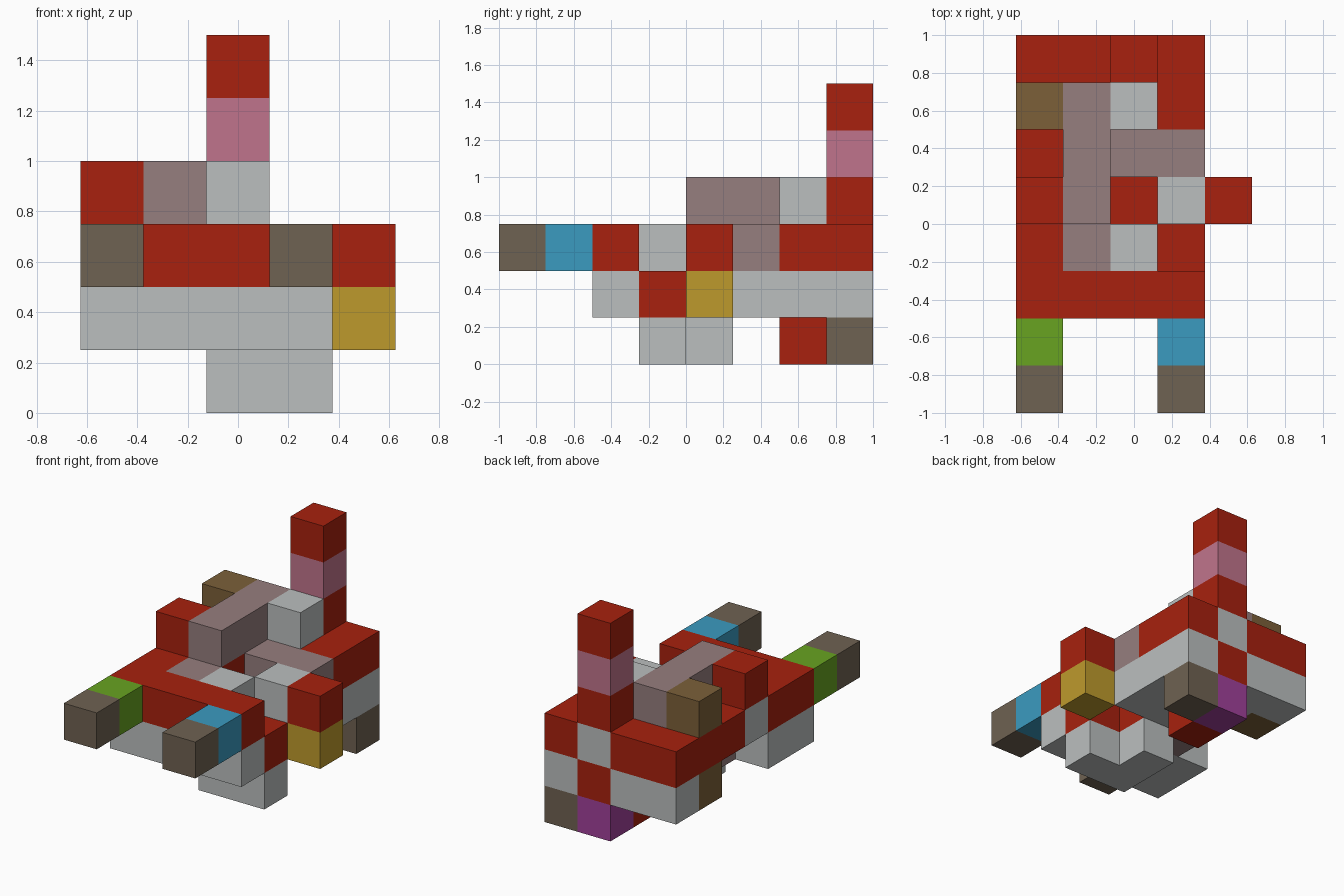
import bpy
import bmesh
from mathutils import Matrix, Vector

if "Cube" in bpy.data.objects:
    bpy.data.objects.remove(bpy.data.objects["Cube"], do_unlink=True)

CELL = 0.25
COLUMNS = "ABCDE"  # A is the model's far right (-x), E its far left (+x)


def material(name, hex_code):
    channels = [c / 255 for c in bytes.fromhex(hex_code)]
    linear = [c / 12.92 if c < 0.04 else ((c + 0.055) / 1.055) ** 2.4 for c in channels]
    mat = bpy.data.materials.new(name)
    mat.use_nodes = True
    mat.diffuse_color = (*linear, 1)
    mat.node_tree.nodes["Principled BSDF"].inputs["Base Color"].default_value = (*linear, 1)
    return mat


red = material("brick red", "A8210E")
grey = material("light grey", "BBBFBF")
mauve = material("mauve grey", "967E7E")
pink = material("dusty pink", "C0748C")
taupe = material("taupe", "6F6252")
brown = material("olive brown", "7C6039")
yellow = material("mustard", "BE9A2C")
blue = material("sky blue", "3B9BC0")
green = material("leaf green", "68A421")
purple = material("purple", "A0409A")


def box(name, mat, columns, rows, layers):
    """Block filling grid columns, rows (front to back) and layers (upward), ends included."""
    rows = rows if isinstance(rows, tuple) else (rows, rows)
    layers = layers if isinstance(layers, tuple) else (layers, layers)
    first, last = COLUMNS.index(columns[0]), COLUMNS.index(columns[-1])
    low = Vector((first - 2.5, rows[0] - 4, layers[0])) * CELL
    high = Vector((last - 1.5, rows[1] - 3, layers[1] + 1)) * CELL
    mesh = bpy.data.meshes.new(name)
    bm = bmesh.new()
    bmesh.ops.create_cube(bm, size=1, matrix=Matrix.Translation((low + high) / 2)
                          @ Matrix.Diagonal((*(high - low), 1)))
    bm.to_mesh(mesh)
    bm.free()
    mesh.materials.append(mat)
    bpy.context.collection.objects.link(bpy.data.objects.new(name, mesh))


# Front arms
for side, column, cuff in (("right", "A", green), ("left", "D", blue)):
    box(side + "_arm_cuff", cuff, column, 1, 2)
    box(side + "_arm_tip", taupe, column, 0, 2)

# Feet
box("front_foot", grey, "CD", 3, 0)
box("front_foot_heel", grey, "C", 4, 0)
box("rear_foot", taupe, "D", 7, 0)
box("rear_foot_centre", purple, "C", 7, 0)
box("rear_foot_toe", red, "C", 6, 0)

# Lower body
box("lower_front", grey, "AD", 2, 1)
box("lower_front_side", grey, "AC", 3, 1)
box("lower_left_notch", red, "D", 3, 1)
box("lower_core", red, "C", 4, 1)
box("lower_waist", mauve, "B", 4, 1)
box("lower_left_side", grey, "D", (5, 7), 1)
box("lower_middle", grey, "BC", (5, 6), 1)
box("lower_back", grey, "AB", 7, 1)
box("lower_back_patch", red, "C", 7, 1)
box("lower_right_pocket", brown, "A", 6, 1)

# Upper body
box("chest", red, "AD", 2, 2)
box("right_shoulder", red, "A", 3, 2)
box("spine_front", mauve, "B", 3, 2)
box("chest_pad", grey, "C", 3, 2)
box("right_flank_patch", grey, "A", 4, 2)
box("spine_base", red, "B", 4, 2)
box("left_shoulder", grey, "D", 4, 2)
box("left_belt", mauve, "CD", 5, 2)
box("right_flank", red, "AB", (5, 7), 2)
box("back_core", grey, "C", (6, 7), 2)
box("left_flank", red, "D", (6, 7), 2)

# Left side arm
box("side_arm_upper", red, "E", 4, 2)
box("side_arm_lower", yellow, "E", 4, 1)

# Raised blocks on the back
box("spine_ridge", mauve, "B", (4, 6), 3)
box("right_front_knob", red, "A", 4, 3)
box("right_rear_knob", brown, "A", 6, 3)
box("ridge_block", grey, "C", 6, 3)

# Tail tower
box("tail_base", red, "C", 7, 3)
box("tail_band", pink, "C", 7, 4)
box("tail_tip", red, "C", 7, 5)
